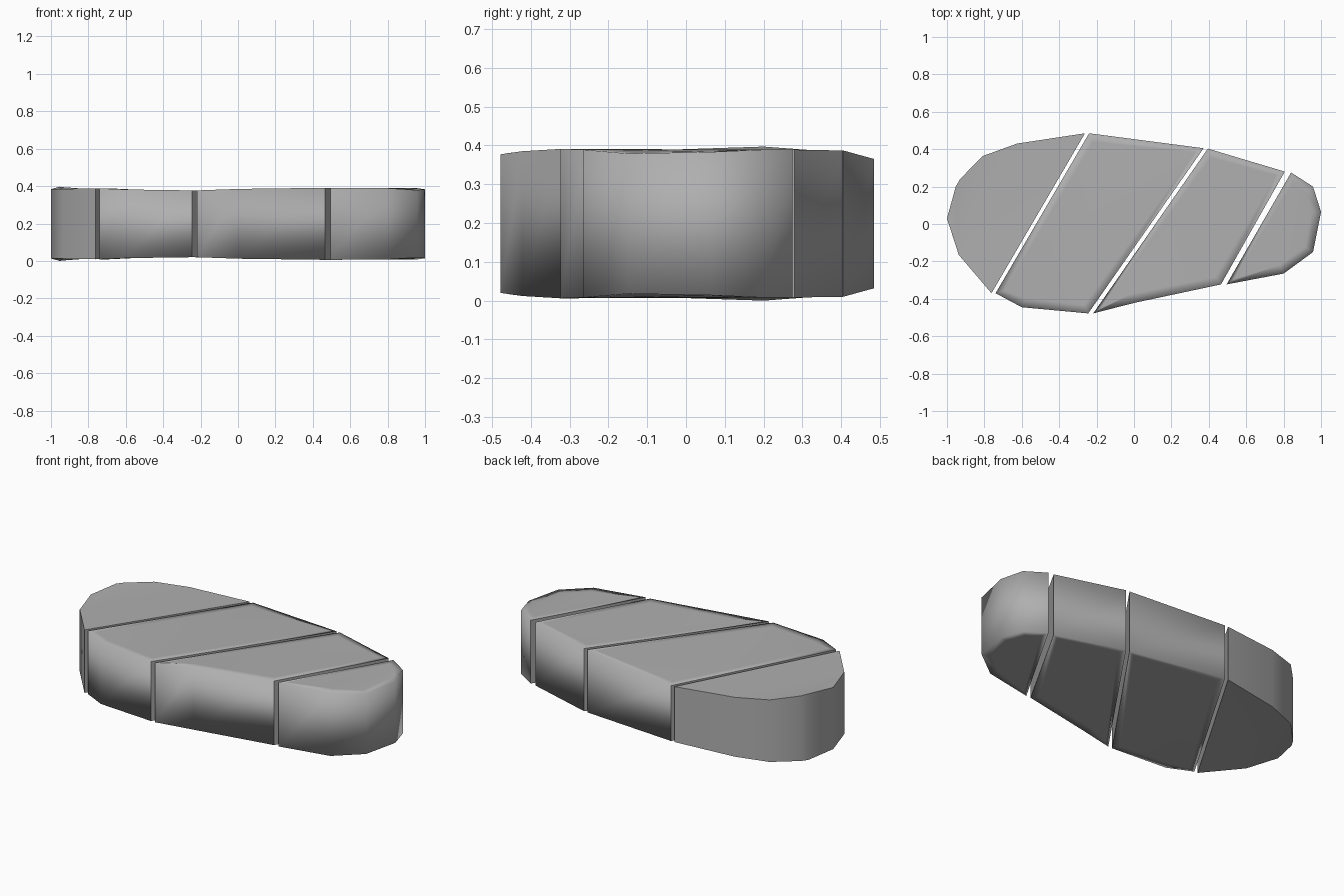
import bpy, bmesh, math

if "Cube" in bpy.data.objects:
    bpy.data.objects.remove(bpy.data.objects["Cube"])

H = 0.397  # overall height

grey = bpy.data.materials.new("dark_grey")
grey.diffuse_color = (0.43, 0.43, 0.43, 1)
grey.use_nodes = True
grey.node_tree.nodes["Principled BSDF"].inputs["Base Color"].default_value = grey.diffuse_color


def slab(name, outline, soft_rim=True):
    """Extruded slice; each outline point is (x, y, rim inset in z)."""
    bm = bmesh.new()
    low = [bm.verts.new((x, y, d)) for x, y, d in outline]
    top = [bm.verts.new((x, y, H - d)) for x, y, d in outline]
    n = len(outline)
    walls = []
    for i in range(n):
        j = (i + 1) % n
        walls.append(bm.faces.new((low[i], low[j], top[j], top[i])))
    caps = [bm.faces.new(top), bm.faces.new(low[::-1])]
    bmesh.ops.recalc_face_normals(bm, faces=bm.faces[:])
    for f in bm.faces:
        f.smooth = True
    # the long cut walls keep hard edges, the outer rim is shaded soft
    for i, wall in enumerate(walls):
        if math.dist(outline[i][:2], outline[(i + 1) % n][:2]) > 0.65:
            for e in wall.edges:
                e.smooth = False
    if soft_rim:
        bmesh.ops.inset_individual(bm, faces=caps, thickness=0.05)
    else:
        for cap in caps:
            for e in cap.edges:
                e.smooth = False
    bmesh.ops.triangulate(bm, faces=caps)
    mesh = bpy.data.meshes.new(name)
    bm.to_mesh(mesh)
    bm.free()
    mesh.materials.append(grey)
    obj = bpy.data.objects.new(name, mesh)
    bpy.context.collection.objects.link(obj)


# Wide rounded end
slab("wide_end_slice", [
    (-0.262, 0.485, 0.032), (-0.625, 0.43, 0.02), (-0.81, 0.363, 0.012),
    (-0.93, 0.24, 0.003), (-0.953, 0.2, 0.0), (-1.0, 0.03, 0.013),
    (-0.937, -0.165, 0.012), (-0.762, -0.37, 0.009)], soft_rim=False)

# Two middle slices
slab("wide_middle_slice", [
    (-0.24, 0.485, 0.032), (-0.74, -0.37, 0.009), (-0.6, -0.445, 0.015),
    (-0.245, -0.478, 0.02), (0.372, 0.405, 0.01)])
slab("narrow_middle_slice", [
    (0.395, 0.403, 0.01), (-0.218, -0.478, 0.02), (0.0, -0.422, 0.012),
    (0.465, -0.323, 0.006), (0.806, 0.28, 0.008)])

# Narrow rounded end
slab("narrow_end_slice", [
    (0.84, 0.275, 0.008), (0.495, -0.323, 0.006), (0.8, -0.265, 0.008),
    (0.957, -0.15, 0.018), (1.0, 0.065, 0.014), (0.957, 0.2, 0.008)])
